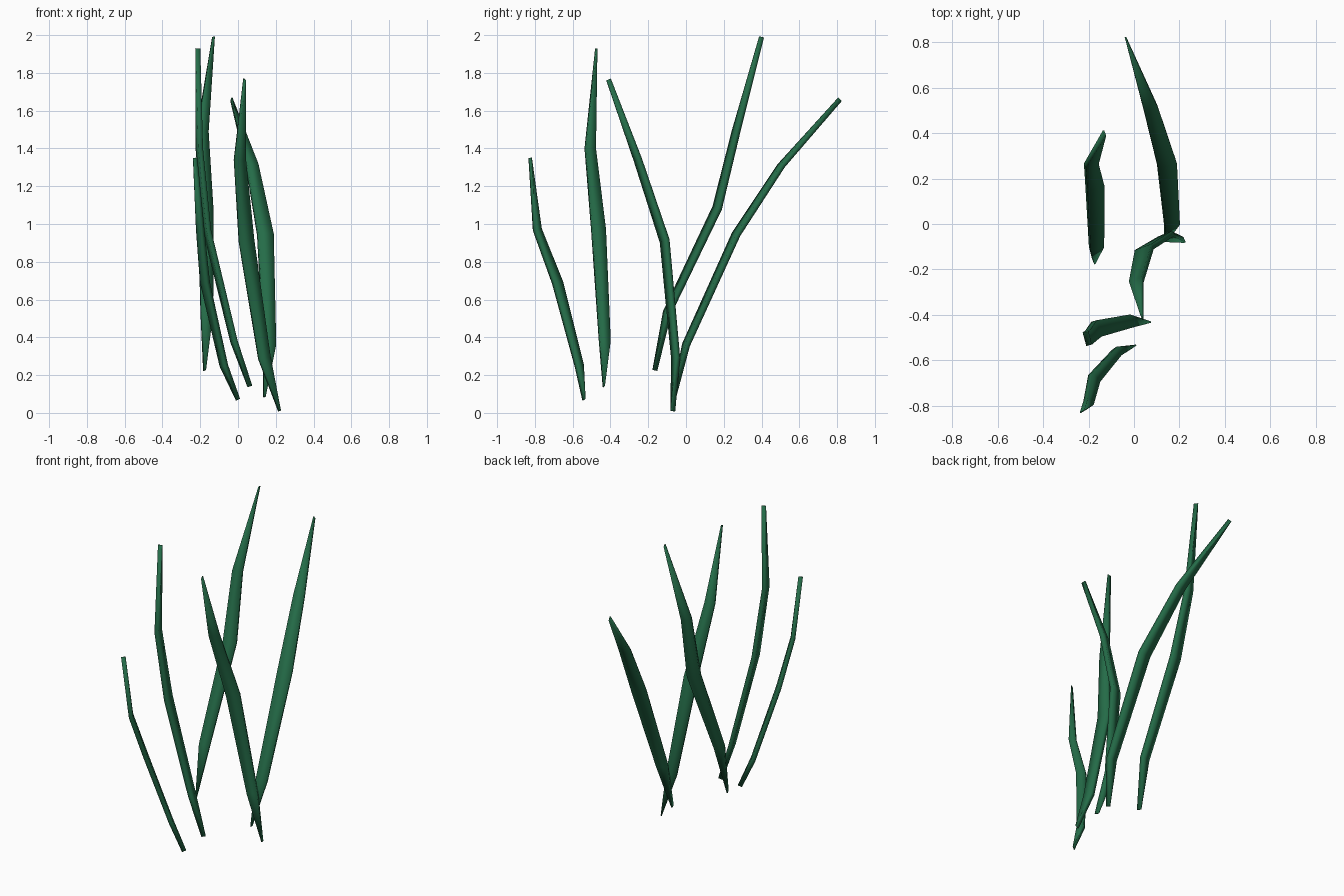
import bpy, bmesh, math
from mathutils import Vector

if "Cube" in bpy.data.objects:
    bpy.data.objects.remove(bpy.data.objects["Cube"])

green = bpy.data.materials.new("dark_grass_green")
green.diffuse_color = (0.018, 0.15, 0.065, 1)
green.use_nodes = True
green.node_tree.nodes["Principled BSDF"].inputs["Base Color"].default_value = green.diffuse_color

THICK = 0.026
TAPER = [0.08, 0.78, 1.0, 0.75, 0.08]   # width along the blade


def blade(name, path, width, angle):
    """Bent strip with a thin rectangular section, narrowing at both ends."""
    pts = [Vector(p) for p in path]
    side_dir = Vector((math.cos(math.radians(angle)), math.sin(math.radians(angle)), 0))
    bm = bmesh.new()
    rings = []
    for i, p in enumerate(pts):
        tan = (pts[min(i + 1, 4)] - pts[max(i - 1, 0)]).normalized()
        side = (side_dir - tan * side_dir.dot(tan)).normalized()
        nor = tan.cross(side)
        w, t = side * width * TAPER[i] / 2, nor * THICK / 2
        rings.append([bm.verts.new(p + a * w + b * t)
                      for a, b in ((-1, -1), (1, -1), (1, 1), (-1, 1))])
    for r0, r1 in zip(rings, rings[1:]):
        for k in range(4):
            n = (k + 1) % 4
            bm.faces.new((r0[k], r0[n], r1[n], r1[k]))
    bm.faces.new(rings[0][::-1])
    bm.faces.new(rings[-1])
    bmesh.ops.recalc_face_normals(bm, faces=bm.faces[:])
    for f in bm.faces:
        f.smooth = True
    me = bpy.data.meshes.new(name)
    bm.to_mesh(me)
    bm.free()
    me.materials.append(green)
    ob = bpy.data.objects.new(name, me)
    bpy.context.collection.objects.link(ob)


# Five blades, each a centre line from root to tip
blade("front_short_blade", [(0, -.54, .07), (-.075, -.565, .25), (-.175, -.68, .69),
                            (-.20, -.787, .97), (-.227, -.825, 1.35)], .055, 125)
blade("front_tall_blade", [(.063, -.435, .14), (-.022, -.43, .38), (-.165, -.463, .97),
                           (-.205, -.507, 1.40), (-.213, -.475, 1.93)], .075, 105)
blade("middle_blade", [(.22, -.07, .01), (.14, -.055, .29), (.045, -.113, .91),
                       (.01, -.255, 1.34), (.035, -.41, 1.765)], .08, 22)
blade("tallest_blade", [(-.177, -.165, .225), (-.165, -.10, .53), (-.172, .165, 1.085),
                        (-.188, .265, 1.49), (-.13, .40, 1.99)], .08, 22)
blade("back_blade", [(.14, -.065, .085), (.167, 0, .36), (.145, .265, .945),
                     (.075, .505, 1.31), (-.035, .815, 1.66)], .085, 17)
